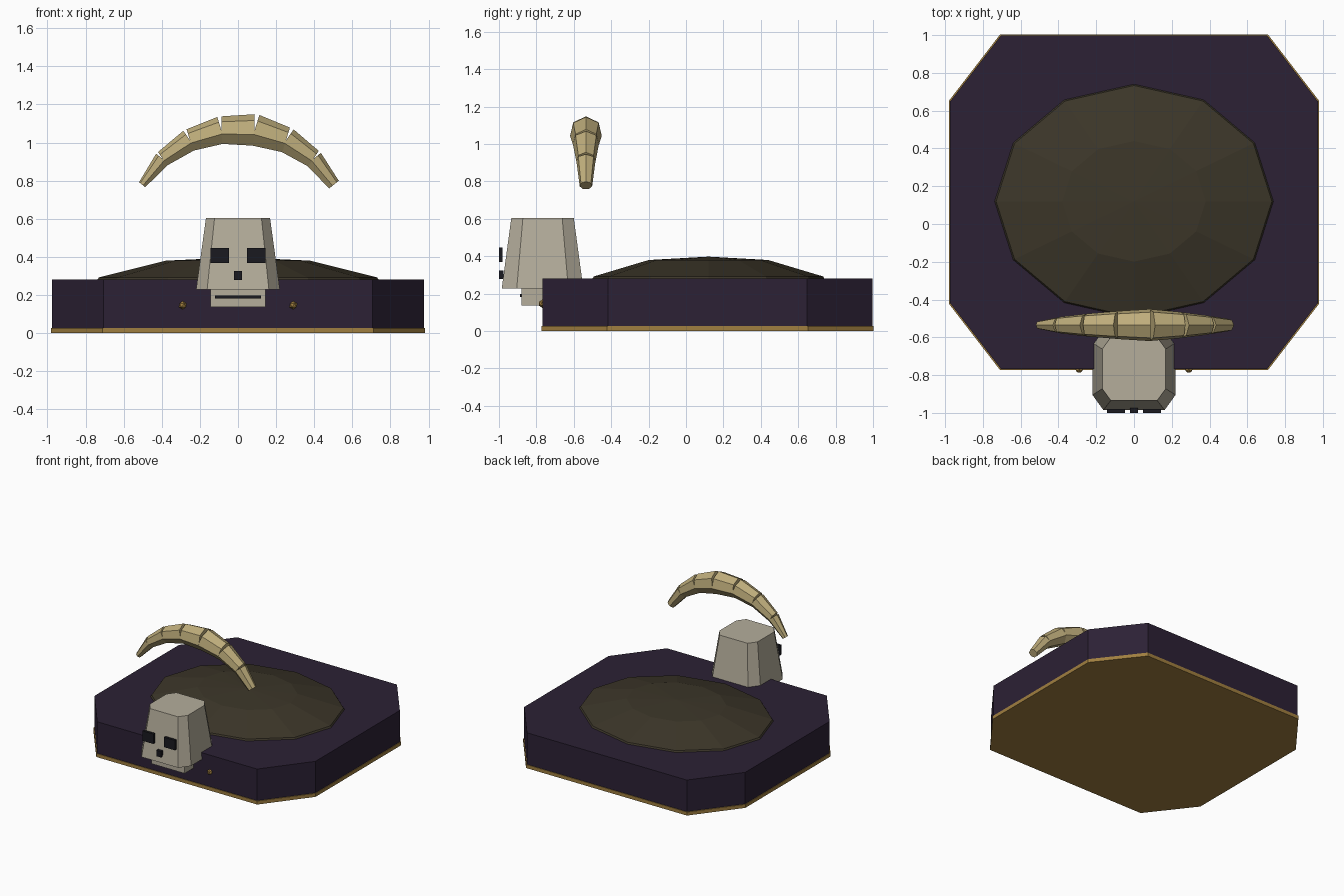
import bpy, bmesh, math
from mathutils import Vector, Matrix

if "Cube" in bpy.data.objects:
    bpy.data.objects.remove(bpy.data.objects["Cube"])


def mat(name, rgb):
    m = bpy.data.materials.new(name)
    m.diffuse_color = (*rgb, 1)
    m.use_nodes = True
    m.node_tree.nodes["Principled BSDF"].inputs["Base Color"].default_value = m.diffuse_color
    return m


PURPLE = mat("dark_purple", (0.025, 0.015, 0.035))
GOLD = mat("gold", (0.35, 0.21, 0.05))
EARTH = mat("dark_olive", (0.045, 0.037, 0.022))
BONE = mat("bone", (0.46, 0.42, 0.33))
HORN = mat("horn", (0.52, 0.42, 0.20))
BLACK = mat("black", (0.01, 0.01, 0.014))


def finish(bm, name, material):
    bmesh.ops.recalc_face_normals(bm, faces=bm.faces)
    me = bpy.data.meshes.new(name)
    bm.to_mesh(me)
    bm.free()
    me.materials.append(material)
    ob = bpy.data.objects.new(name, me)
    bpy.context.collection.objects.link(ob)
    return ob


def loft(name, rings, material):
    """Skin equal-length rings of points and cap both ends."""
    bm = bmesh.new()
    vs = [[bm.verts.new(p) for p in r] for r in rings]
    n = len(vs[0])
    for a, b in zip(vs, vs[1:]):
        for i in range(n):
            j = (i + 1) % n
            bm.faces.new((a[i], a[j], b[j], b[i]))
    bm.faces.new(vs[0])
    bm.faces.new(vs[-1])
    return finish(bm, name, material)


def chamfer_ring(hx, hy, cx, cy, yc, z):
    """Rectangle with cut corners."""
    pts = [(hx - cx, -hy), (hx, -hy + cy), (hx, hy - cy), (hx - cx, hy)]
    pts += [(-x, -y) for x, y in pts]
    return [(x, y + yc, z) for x, y in pts]


def box(name, x0, x1, y0, y1, z0, z1, material):
    bm = bmesh.new()
    m = Matrix.Translation(((x0 + x1) / 2, (y0 + y1) / 2, (z0 + z1) / 2))
    m = m @ Matrix.Diagonal((x1 - x0, y1 - y0, z1 - z0, 1))
    bmesh.ops.create_cube(bm, size=1, matrix=m)
    return finish(bm, name, material)


# Base slab with gold trim underneath
loft("base_slab", [chamfer_ring(0.975, 0.882, 0.27, 0.35, 0.115, z) for z in (0.02, 0.28)], PURPLE)
loft("base_trim", [chamfer_ring(0.98, 0.887, 0.27, 0.35, 0.115, z) for z in (0, 0.028)], GOLD)

# Low twelve-sided mound
bm = bmesh.new()
rings = []
for r, z in ((0.745, 0.27), (0.73, 0.292), (0.38, 0.38)):
    rings.append([bm.verts.new((r * math.sin(math.tau * i / 12),
                                0.12 + 0.84 * r * math.cos(math.tau * i / 12), z)) for i in range(12)])
top = bm.verts.new((0, 0.12, 0.398))
for i in range(12):
    j = (i + 1) % 12
    for a, b in zip(rings, rings[1:]):
        bm.faces.new((a[i], a[j], b[j], b[i]))
    bm.faces.new((rings[-1][i], rings[-1][j], top))
bm.faces.new(rings[0])
finish(bm, "mound", EARTH)

# Skull block, jaw and face
loft("skull", [chamfer_ring(0.22, 0.218, 0.058, 0.08, -0.767, 0.228),
               chamfer_ring(0.168, 0.167, 0.045, 0.062, -0.767, 0.605)], BONE)
box("jaw", -0.145, 0.145, -0.88, -0.66, 0.138, 0.235, BONE)
box("mouth", -0.12, 0.12, -0.888, -0.87, 0.182, 0.197, BLACK)
box("nose", -0.02, 0.02, -1.0, -0.975, 0.278, 0.325, BLACK)
for s, side in ((-1, "left"), (1, "right")):
    xs = sorted((s * 0.047, s * 0.143))
    box(f"eye_{side}", *xs, -1.0, -0.98, 0.368, 0.447, BLACK)
    # Gold studs on the base front
    bm = bmesh.new()
    bmesh.ops.create_icosphere(bm, subdivisions=1, radius=0.022,
                               matrix=Matrix.Translation((s * 0.29, -0.768, 0.146)))
    finish(bm, f"stud_{side}", GOLD)

# Arched horn of seven straight tapered segments
radii = [0.022, 0.045, 0.062, 0.076, 0.087, 0.071, 0.052, 0.034]
joints = []
for k in range(8):
    a = math.radians(-60 + 120 * k / 7)
    joints.append(Vector((0.58 * math.sin(a), -0.535, 0.488 + 0.58 * math.cos(a))))
side_dir = Vector((0, 1, 0))
for k in range(7):
    p, q = joints[k], joints[k + 1]
    up = side_dir.cross(p - q).normalized()
    if up.z < 0:
        up = -up
    ends = [[c + r * (up * math.cos(math.tau * i / 7) + side_dir * math.sin(math.tau * i / 7))
             for i in range(7)] for c, r in ((p, radii[k]), (q, radii[k + 1]))]
    loft(f"horn_segment_{k + 1}", ends, HORN)
